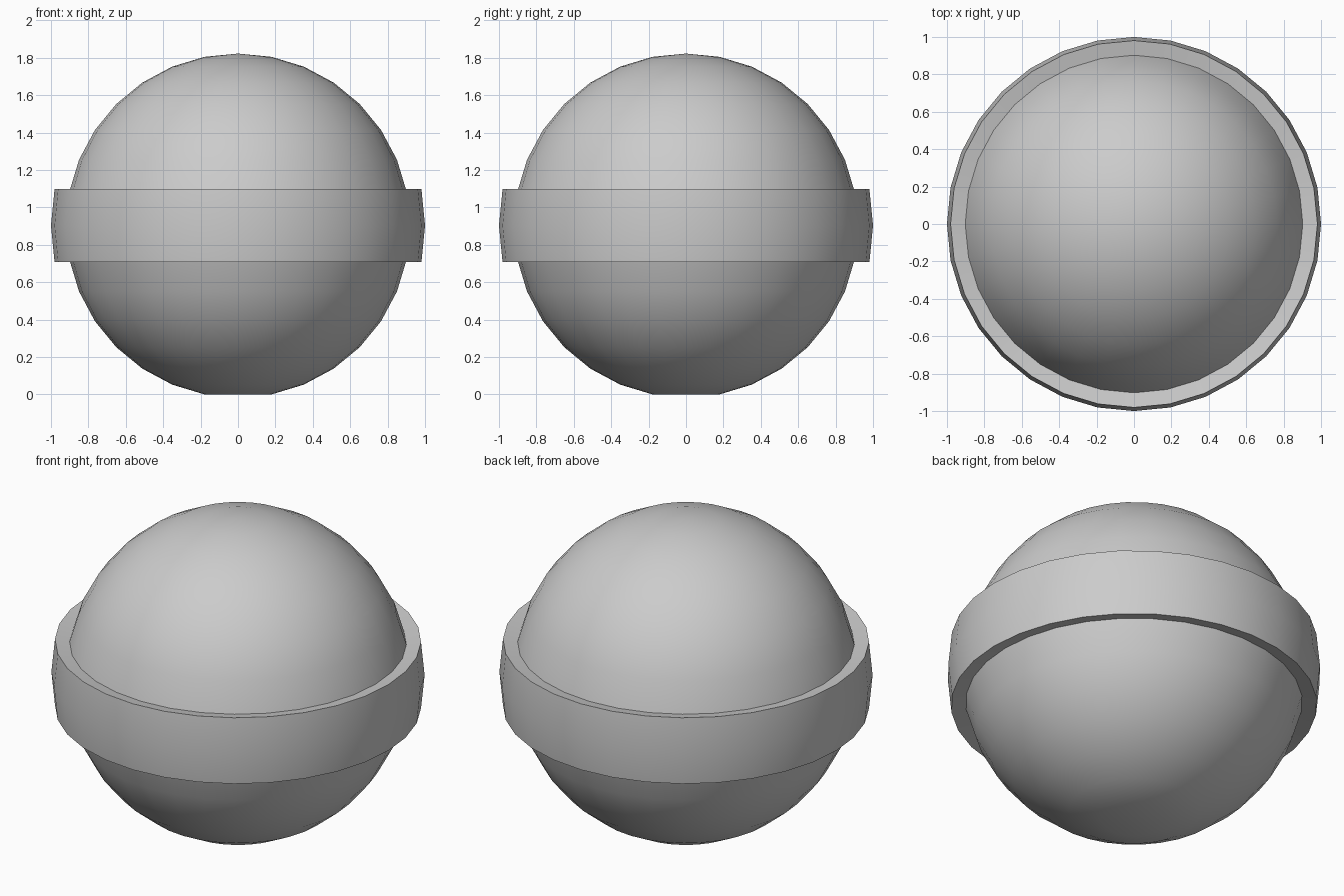
import bpy, bmesh, math

if "Cube" in bpy.data.objects:
    bpy.data.objects.remove(bpy.data.objects["Cube"])

R = 0.92                                   # ball radius; the raised belt reaches 1.0
CENTRE = R * math.cos(math.radians(11.25)) # the cut underside rests on z = 0

bm = bmesh.new()
bmesh.ops.create_uvsphere(bm, u_segments=32, v_segments=16, radius=R)

# flat underside: drop the bottom pole and cap the hole
pole = min(bm.verts, key=lambda v: v.co.z)
bmesh.ops.delete(bm, geom=[pole], context='VERTS')
bmesh.ops.holes_fill(bm, edges=[e for e in bm.edges if e.is_boundary], sides=0)

# raised belt: two rows of faces round the equator pushed outward
belt = [f for f in bm.faces if all(abs(v.co.z) < 0.2 for v in f.verts)]
out = bmesh.ops.extrude_face_region(bm, geom=belt)
bmesh.ops.delete(bm, geom=[f for f in belt if f.is_valid], context='FACES')
for v in out['geom']:
    if isinstance(v, bmesh.types.BMVert):
        v.co *= 1 / R

bmesh.ops.translate(bm, verts=bm.verts, vec=(0, 0, CENTRE))
bmesh.ops.recalc_face_normals(bm, faces=bm.faces)

mesh = bpy.data.meshes.new("belted_ball")
bm.to_mesh(mesh)
bm.free()
ball = bpy.data.objects.new("belted_ball", mesh)
bpy.context.collection.objects.link(ball)
bpy.context.view_layer.objects.active = ball
ball.select_set(True)
bpy.ops.object.shade_smooth_by_angle(angle=math.radians(30))
